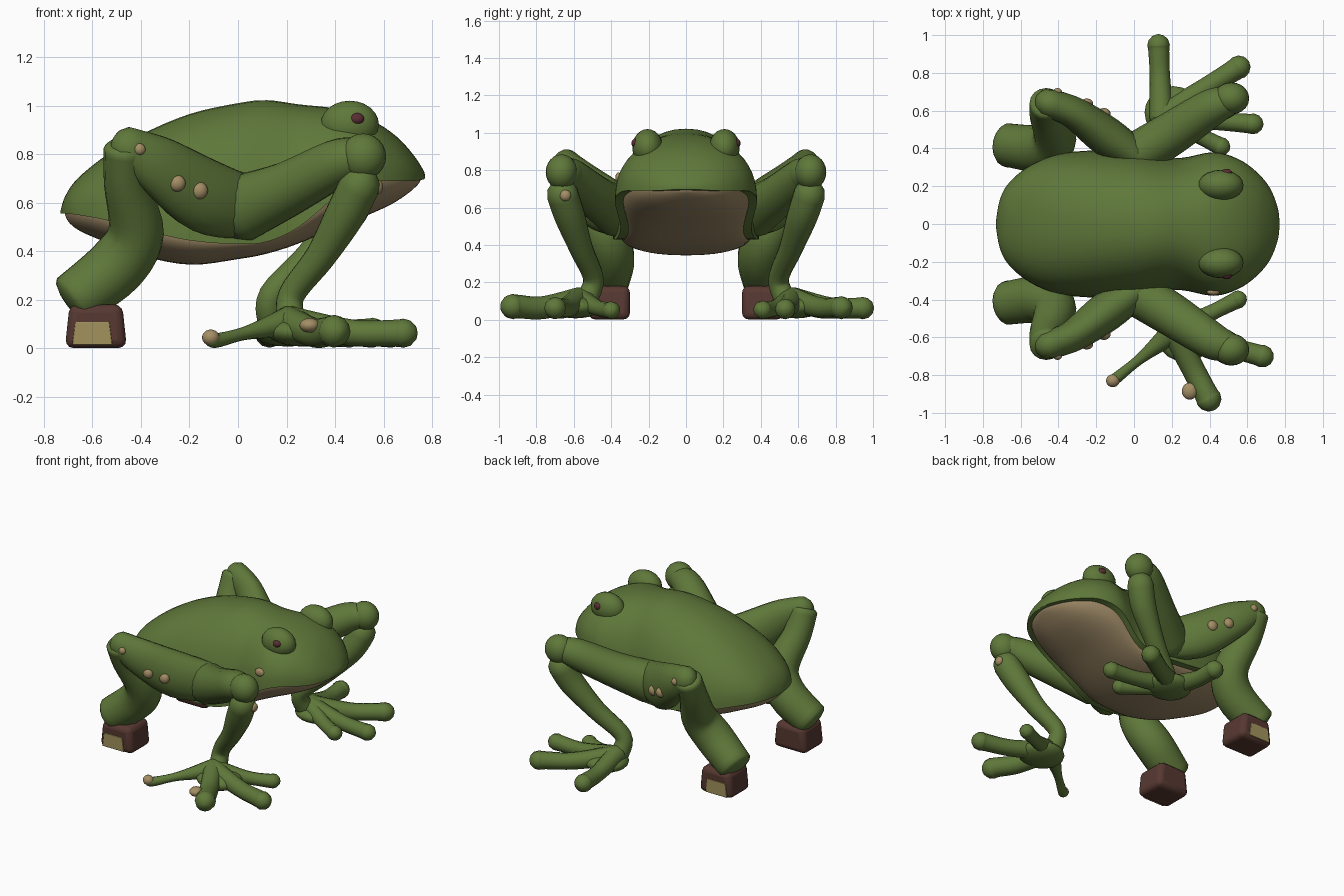
import bpy, bmesh, math
from mathutils import Vector

if "Cube" in bpy.data.objects:
    bpy.data.objects.remove(bpy.data.objects["Cube"])


def material(name, rgb):
    m = bpy.data.materials.new(name)
    m.diffuse_color = (*rgb, 1)
    m.use_nodes = True
    m.node_tree.nodes["Principled BSDF"].inputs["Base Color"].default_value = m.diffuse_color
    return m


GREEN = material("frog green", (0.114, 0.186, 0.042))
BELLY = material("belly tan", (0.32, 0.235, 0.125))
WART = material("wart tan", (0.37, 0.27, 0.13))
PATCH = material("patch yellow", (0.36, 0.29, 0.11))
BROWN = material("foot brown", (0.095, 0.040, 0.031))
EYE = material("eye red", (0.10, 0.027, 0.033))


def finish(bm, name, mat, angle=50):
    bmesh.ops.recalc_face_normals(bm, faces=bm.faces)
    me = bpy.data.meshes.new(name)
    bm.to_mesh(me)
    bm.free()
    me.materials.append(mat)
    for p in me.polygons:
        p.use_smooth = True
    me.set_sharp_from_angle(angle=math.radians(angle))
    ob = bpy.data.objects.new(name, me)
    bpy.context.collection.objects.link(ob)
    return ob


def catmull(rows, n):
    """Smooth curve through rows of numbers, n steps per span."""
    p = [rows[0]] + list(rows) + [rows[-1]]
    out = []
    for i in range(1, len(p) - 2):
        for k in range(n):
            t = k / n
            out.append([0.5 * (2 * b + (c - a) * t + (2 * a - 5 * b + 4 * c - d) * t * t
                               + (3 * b - a - 3 * c + d) * t ** 3)
                        for a, b, c, d in zip(p[i - 1], p[i], p[i + 1], p[i + 2])])
    return out + [list(rows[-1])]


def loft(rings, name, mat):
    bm = bmesh.new()
    vs = [[bm.verts.new(c) for c in r] for r in rings]
    n = len(vs[0])
    for a, b in zip(vs, vs[1:]):
        for i in range(n):
            bm.faces.new((a[i], a[(i + 1) % n], b[(i + 1) % n], b[i]))
    bm.faces.new(vs[0])
    bm.faces.new(vs[-1])
    return finish(bm, name, mat)


def tube(rows, name, mat=GREEN, sides=16, cap=1.0):
    """Limb through rows of x, y, z, horizontal radius, vertical radius."""
    rows = [r if len(r) == 5 else (*r, r[3]) for r in rows]
    pts = catmull(rows, 5)
    pos = [Vector(p[:3]) for p in pts]
    tan = [(pos[min(i + 1, len(pos) - 1)] - pos[max(i - 1, 0)]).normalized()
           for i in range(len(pos))]
    u = tan[0].cross(Vector((0, 0, 1)))
    rings = []

    def ring(c, t, p, f):
        v = t.cross(u)
        rings.append([c + f * (u * p[3] * math.cos(a) + v * p[4] * math.sin(a))
                      for a in (2 * math.pi * k / sides for k in range(sides))])

    for i, (c, t, p) in enumerate(zip(pos, tan, pts)):
        u = (u - t * u.dot(t)).normalized()
        ends = (85, 60, 30)
        if i == 0:
            for th in map(math.radians, ends):
                ring(c - t * p[3] * cap * math.sin(th), t, p, math.cos(th))
        ring(c, t, p, 1)
        if i == len(pos) - 1:
            for th in map(math.radians, reversed(ends)):
                ring(c + t * p[3] * cap * math.sin(th), t, p, math.cos(th))
    return loft(rings, name, mat)


def ball(name, c, r, mat=GREEN):
    bm = bmesh.new()
    bmesh.ops.create_uvsphere(bm, u_segments=20, v_segments=12, radius=1)
    bmesh.ops.scale(bm, vec=r, verts=bm.verts)
    bmesh.ops.translate(bm, vec=c, verts=bm.verts)
    return finish(bm, name, mat)


def block(name, c, size, mat, taper=1.0, bevel=0.02):
    bm = bmesh.new()
    bmesh.ops.create_cube(bm, size=1)
    for v in bm.verts:
        if v.co.z > 0:
            v.co.x *= taper
    bmesh.ops.scale(bm, vec=size, verts=bm.verts)
    bmesh.ops.translate(bm, vec=c, verts=bm.verts)
    ob = finish(bm, name, mat, 30)
    b = ob.modifiers.new("bevel", 'BEVEL')
    b.width, b.segments = bevel, 3
    return ob


# Body: x, half width, rim height, top height, belly height
BODY = [(-0.73, .02, .555, .57, .548), (-.71, .13, .555, .63, .515), (-.66, .22, .55, .70, .48),
        (-.55, .31, .53, .79, .435), (-.4, .37, .49, .88, .38), (-.2, .39, .445, .965, .345),
        (0, .385, .43, 1.01, .368), (.12, .365, .44, 1.022, .39), (.25, .35, .50, 1.005, .43),
        (.42, .38, .635, .985, .50), (.55, .345, .685, .94, .55), (.65, .275, .69, .875, .595),
        (.72, .19, .69, .80, .64), (.76, .09, .695, .74, .675), (.77, .02, .70, .715, .69)]
upper, lower = [], []
for x, w, rim, top, bot in catmull(BODY, 4):
    arc = [math.pi * k / 24 for k in range(25)]
    prof = [(math.copysign(abs(math.cos(a)) ** .88, math.cos(a)), max(math.sin(a), 0) ** .88)
            for a in arc]
    upper.append([(x, w * c, rim + (top - rim) * s) for c, s in prof])
    lower.append([(x * .975, w * .89 * c, rim + .015 - (rim + .015 - bot) * s) for c, s in prof])
loft(upper, "upper_body", GREEN)
loft(lower, "belly", BELLY)

for s, side in ((1, "left"), (-1, "right")):
    # Eyes
    ball("eye_bump_" + side, (.46, s * .205, .922), (.12, .082, .098))
    ball("pupil_" + side, (.49, s * .268, .945), (.03, .024, .025), EYE)

    # Hind legs
    tube([(.04, s * .34, .58, .08, .13), (-.14, s * .46, .63, .105, .155),
          (-.32, s * .59, .75, .085, .125), (-.45, s * .64, .83, .075, .085)], "thigh_" + side)
    tube([(-.465, s * .64, .825, .088), (-.46, s * .57, .68, .092), (-.42, s * .45, .48, .115),
          (-.50, s * .40, .34, .125), (-.675, s * .42, .20, .115)], "hind_shin_" + side, cap=.3)
    block("hind_foot_" + side, (-.585, s * .41, .092), (.255, .22, .18), BROWN, .85, .035)
    block("foot_patch_" + side, (-.60, s * .521, .062), (.165, .008, .095), PATCH, .85, .003)
    for x, y, z, r in ((-.405, .70, .82, .024), (-.25, .637, .68, .034), (-.16, .585, .65, .036)):
        ball("wart_" + side, (x, s * y, z), (r, r * .8, r), WART)

    # Front legs, the left hand set further back
    d = -.08 if s > 0 else 0
    tube([(.02, s * .37, .58, .12, .14), (.2, s * .48, .655, .115), (.4, s * .61, .76, .10),
          (.48, s * .645, .785, .085)], "upper_arm_" + side)
    ball("elbow_" + side, (.515, s * .665, .79), (.095, .085, .095))
    tube([(.50, s * .66, .67, .085), (.44, s * .62, .55, .082), (.34 + d / 2, s * .56, .38, .063),
          (.22 + d, s * .495, .22, .055), (.22 + d, s * .53, .11, .06)], "forearm_" + side)
    ball("palm_" + side, (.27 + d * .8, s * .59, .068), (.15, .14, .06))
    if s > 0:
        tips = ((.13, .945, .06), (.555, .83, .062), (.63, .53, .055), (.46, .41, .05))
    else:
        tips = ((-.105, .825, .032), (.395, .925, .068), (.68, .70, .06), (.55, .40, .048))
    for i, (tx, ty, r) in enumerate(tips):
        bx, by = .21 + d * .8, .57
        mx, my = bx + (tx - bx) * .55, by + (ty - by) * .55
        tube([(bx, s * by, .11, .065), (mx, s * my, .065, r * .9),
              (tx + (mx - tx) * .2, s * (ty + (my - ty) * .2), r + .003, r * .92),
              (tx, s * ty, r + .003, r)], f"finger_{side}_{i + 1}", sides=12)

# Single spots on the right front leg and cheek
ball("fingertip_spot", (-.112, -.83, .045), (.036, .034, .033), WART)
ball("finger_spot", (.295, -.885, .095), (.042, .045, .03), WART)
ball("forearm_spot", (.575, -.645, .665), (.022, .03, .03), WART)
ball("cheek_spot", (.42, -.36, .76), (.035, .018, .028), WART)
